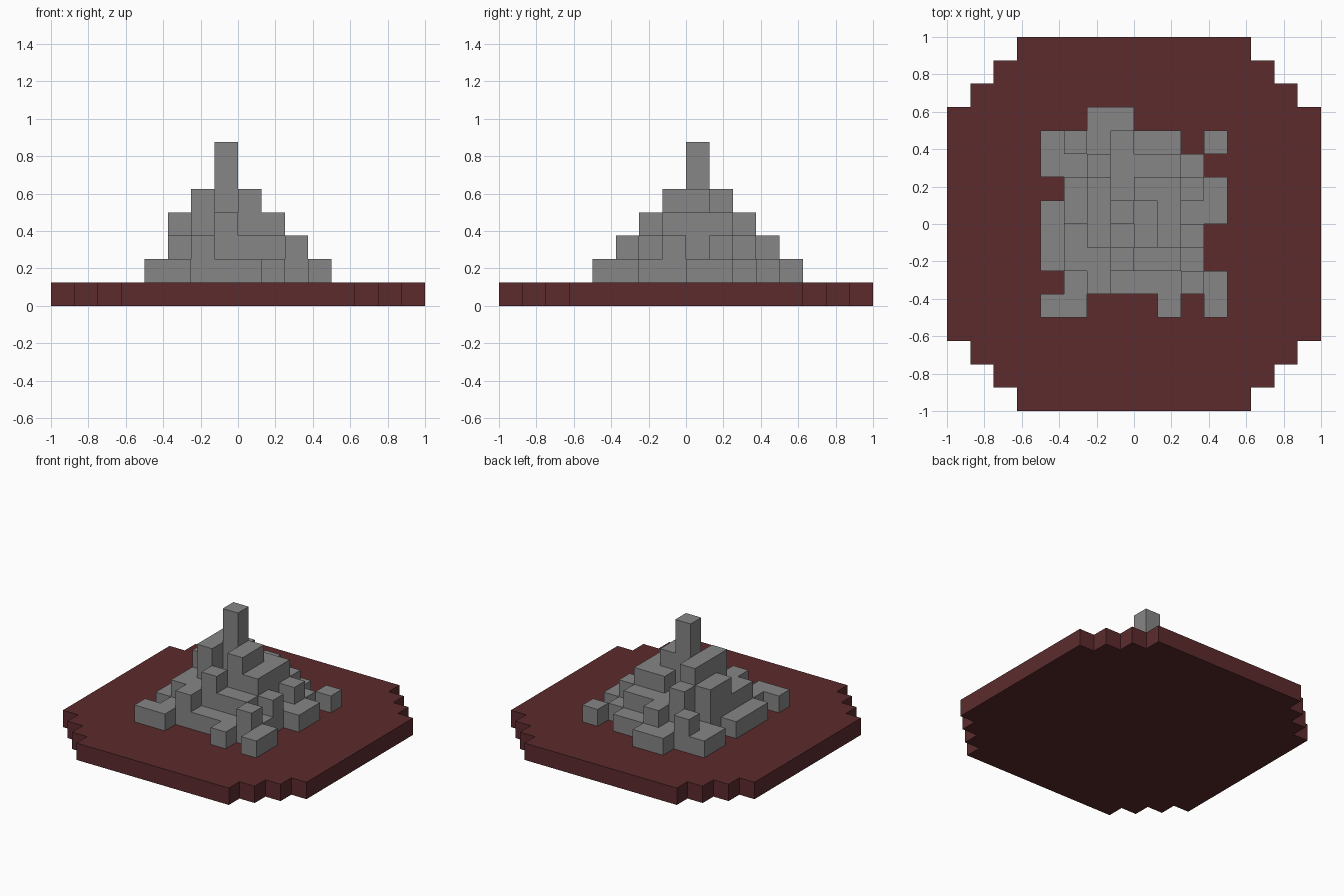
import bpy
import bmesh

cube = bpy.data.objects.get("Cube")
if cube:
    bpy.data.objects.remove(cube, do_unlink=True)

CELL = 0.125


def make_material(name, color):
    mat = bpy.data.materials.new(name)
    mat.use_nodes = True
    mat.diffuse_color = color
    mat.node_tree.nodes["Principled BSDF"].inputs["Base Color"].default_value = color
    return mat


def finish(name, bm, mat):
    """Merge flat areas and turn the bmesh into an object."""
    bmesh.ops.remove_doubles(bm, verts=bm.verts, dist=0.001)
    bmesh.ops.recalc_face_normals(bm, faces=bm.faces)
    mesh = bpy.data.meshes.new(name)
    bm.to_mesh(mesh)
    bm.free()
    mesh.materials.append(mat)
    obj = bpy.data.objects.new(name, mesh)
    bpy.context.collection.objects.link(obj)
    return obj


brown = make_material("dark red brown", (0.107, 0.024, 0.026, 1))
grey = make_material("stone grey", (0.24, 0.24, 0.24, 1))

# Base plate: stepped-corner outline, extruded one cell
corner = [(8, 5), (7, 5), (7, 6), (6, 6), (6, 7), (5, 7), (5, 8)]
outline = []
for sx, sy in ((1, 1), (-1, 1), (-1, -1), (1, -1)):
    pts = [(x * sx, y * sy) for x, y in corner]
    outline += pts if sx * sy > 0 else pts[::-1]
bm = bmesh.new()
face = bm.faces.new([bm.verts.new((x * CELL, y * CELL, 0)) for x, y in outline])
top = bmesh.ops.extrude_face_region(bm, geom=[face])["geom"]
bmesh.ops.translate(bm, vec=(0, 0, CELL),
                    verts=[v for v in top if isinstance(v, bmesh.types.BMVert)])
finish("base_plate", bm, brown)

# Rubble mound: block heights, each row running left to right, front row first
ROWS = [
    "11000101",
    "01211121",
    "12232210",
    "12424320",
    "13464311",
    "03423321",
    "11322210",
    "12121101",
    "00110000",
]


def height(i, j):
    inside = 0 <= j < len(ROWS) and 0 <= i < len(ROWS[0])
    return int(ROWS[j][i]) if inside else 0


bm = bmesh.new()


def quad(*pts):
    bm.faces.new([bm.verts.new(((x - 4) * CELL, (y - 4) * CELL, (z + 1) * CELL))
                  for x, y, z in pts])


for j in range(len(ROWS)):
    for i in range(len(ROWS[0])):
        h = height(i, j)
        if not h:
            continue
        ring = [(i, j), (i + 1, j), (i + 1, j + 1), (i, j + 1)]
        quad(*[(x, y, h) for x, y in ring])
        # Side walls down to each lower neighbour
        for k, (di, dj) in enumerate(((0, -1), (1, 0), (0, 1), (-1, 0))):
            a, b = ring[k], ring[(k + 1) % 4]
            for z in range(height(i + di, j + dj), h):
                quad((*a, z), (*b, z), (*b, z + 1), (*a, z + 1))
finish("stone_mound", bm, grey)
